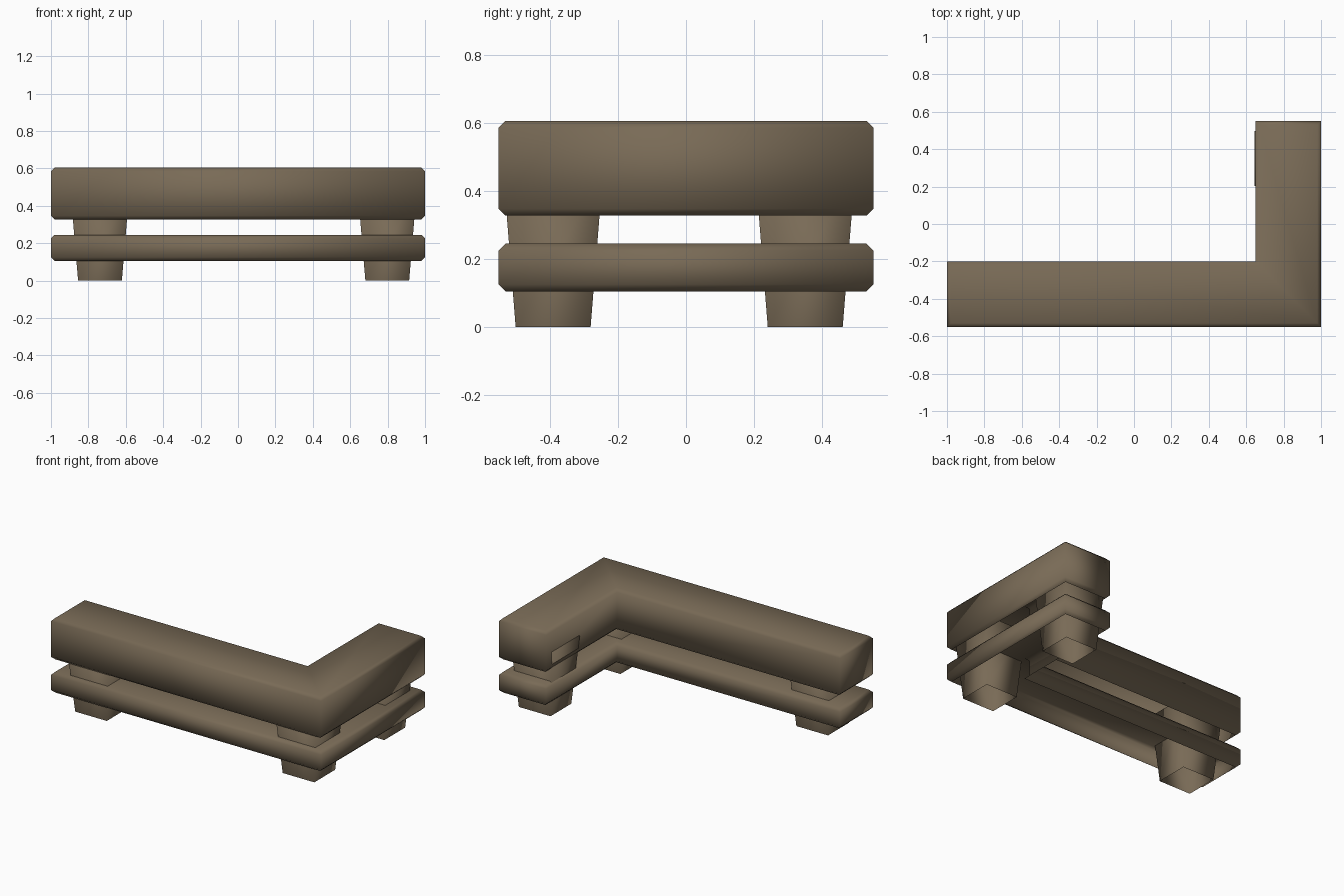
import bpy
import bmesh

cube = bpy.data.objects.get("Cube")
if cube:
    bpy.data.objects.remove(cube, do_unlink=True)

wood = bpy.data.materials.new("weathered_brown")
wood.use_nodes = True
BROWN = (0.19, 0.145, 0.093, 1)
wood.diffuse_color = BROWN
wood.node_tree.nodes["Principled BSDF"].inputs["Base Color"].default_value = BROWN


def l_outline(d):
    """Corners of the L-shaped plan, inset by d."""
    x0, x1, xi = -1 + d, 1 - d, 0.65 + d
    y0, y1, yi = -0.55 + d, 0.55 - d, -0.2 - d
    return [(x0, y0), (x1, y0), (x1, y1), (xi, y1), (xi, yi), (x0, yi)]


def rectangle(cx, cy, hx, hy):
    return [(cx - hx, cy - hy), (cx + hx, cy - hy),
            (cx + hx, cy + hy), (cx - hx, cy + hy)]


def open_shell(name, layers):
    """Stack (outline, z) rings into a smooth shell, closed on top, open below."""
    bm = bmesh.new()
    rings = [[bm.verts.new((x, y, z)) for x, y in outline] for outline, z in layers]
    for low, high in zip(rings, rings[1:]):
        for i in range(len(low)):
            j = (i + 1) % len(low)
            bm.faces.new((low[i], low[j], high[j], high[i]))
    bm.faces.new(rings[-1])
    for face in bm.faces:
        face.smooth = True
    mesh = bpy.data.meshes.new(name)
    bm.to_mesh(mesh)
    bm.free()
    mesh.materials.append(wood)
    obj = bpy.data.objects.new(name, mesh)
    bpy.context.collection.objects.link(obj)


# Two hollow L-shaped slabs with bevelled rims
BEVEL = 0.02
for name, bottom, top in (("lower_slab", 0.105, 0.245), ("upper_slab", 0.327, 0.605)):
    open_shell(name, [(l_outline(BEVEL), bottom),
                      (l_outline(0), bottom + BEVEL),
                      (l_outline(0), top - BEVEL),
                      (l_outline(BEVEL), top)])

# Tapered hollow legs running through both slabs
LEG_TOP = 0.45
for name, cx, cy in (("front_right_leg", -0.738, -0.39),
                     ("front_left_leg", 0.798, -0.39),
                     ("back_left_leg", 0.798, 0.35)):
    open_shell(name, [(rectangle(cx, cy, 0.117, 0.11), 0),
                      (rectangle(cx, cy, 0.155, 0.146), LEG_TOP)])
